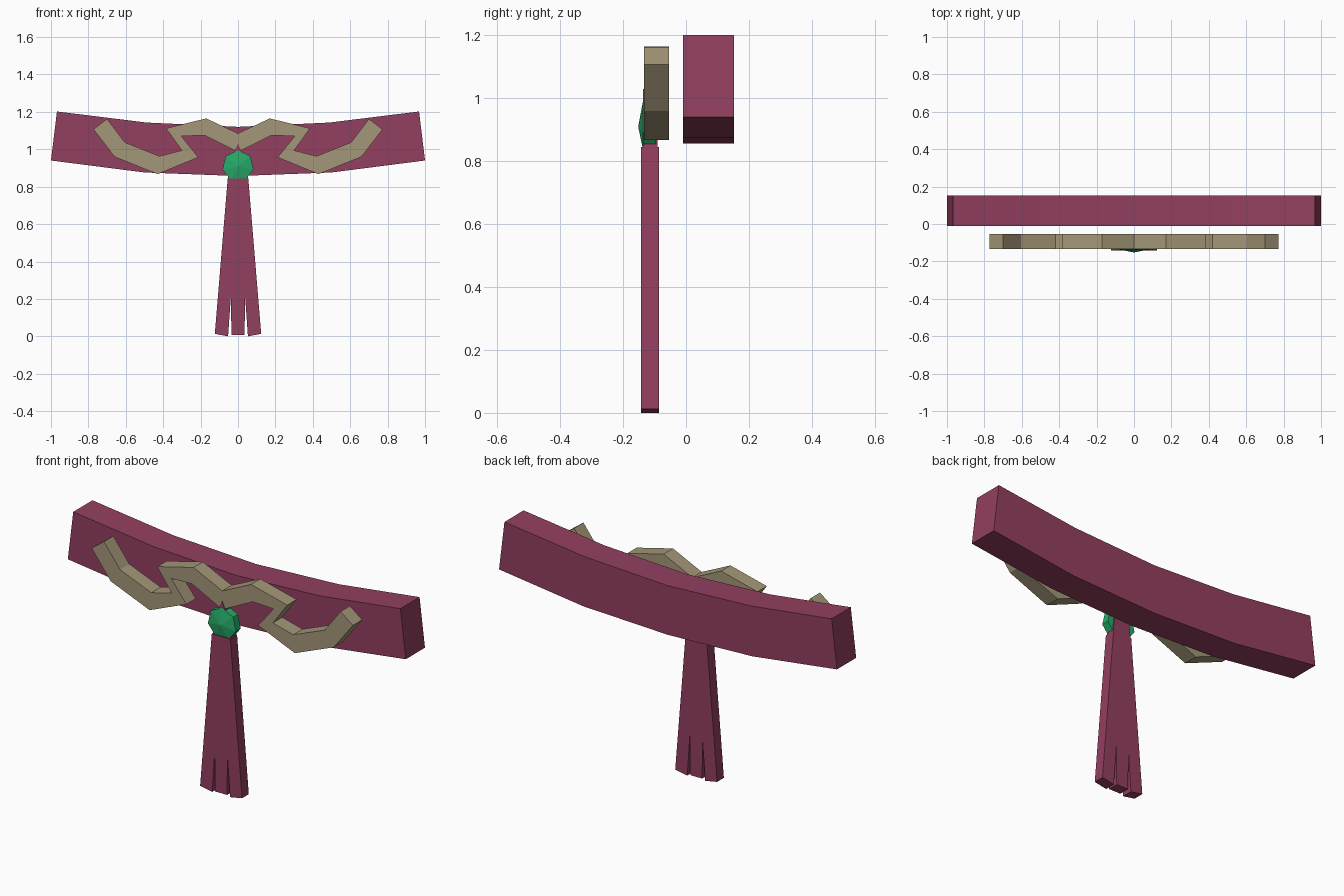
import bpy, bmesh, math

if "Cube" in bpy.data.objects:
    bpy.data.objects.remove(bpy.data.objects["Cube"])


def material(name, rgb):
    m = bpy.data.materials.new(name)
    m.diffuse_color = (*rgb, 1)
    m.use_nodes = True
    m.node_tree.nodes["Principled BSDF"].inputs["Base Color"].default_value = m.diffuse_color
    return m


CLOTH = material("maroon_cloth", (0.29, 0.05, 0.115))
METAL = material("dull_gold", (0.37, 0.31, 0.19))
JEWEL = material("green_jewel", (0.02, 0.40, 0.14))


def finish(bm, name, mat):
    bmesh.ops.recalc_face_normals(bm, faces=bm.faces)
    me = bpy.data.meshes.new(name)
    bm.to_mesh(me)
    bm.free()
    me.materials.append(mat)
    ob = bpy.data.objects.new(name, me)
    bpy.context.collection.objects.link(ob)
    return ob


def slab(name, outline, y0, y1, mat):
    """Extrude a front (x, z) outline from y0 to y1."""
    bm = bmesh.new()
    face = bm.faces.new([bm.verts.new((x, y0, z)) for x, z in outline])
    new = bmesh.ops.extrude_face_region(bm, geom=[face])["geom"]
    bmesh.ops.translate(bm, vec=(0, y1 - y0, 0),
                        verts=[v for v in new if isinstance(v, bmesh.types.BMVert)])
    return finish(bm, name, mat)


def mirrored(half):
    """Close a right-half outline, given from the top centre to the bottom centre."""
    return half + [(-x, z) for x, z in reversed(half) if x > 0]


# Curved head band
slab("head_band", mirrored([(0, 1.12), (0.49, 1.143), (0.968, 1.202),
                            (1.0, 0.94), (0.5, 0.876), (0, 0.857)]),
     -0.01, 0.152, CLOTH)

# Winding ornament in front of the band
slab("scroll_ornament", mirrored([
    (0, 1.085), (0.17, 1.165), (0.385, 1.112), (0.30, 0.994), (0.42, 0.963),
    (0.605, 1.037), (0.70, 1.162), (0.773, 1.107), (0.66, 0.96), (0.43, 0.867),
    (0.212, 0.957), (0.303, 1.07), (0.18, 1.075), (0, 0.985)]),
    -0.133, -0.054, METAL)

# Hanging tassel with three split ends
slab("tassel", mirrored([
    (0, 0.845), (0.055, 0.845), (0.077, 0.58), (0.124, 0.013), (0.053, 0.0),
    (0.038, 0.215), (0.035, 0.007), (0, 0.007)]),
    -0.143, -0.086, CLOTH)

# Pointed tassel top, behind the jewel
slab("tassel_tip", mirrored([(0, 1.03), (0.045, 0.93), (0.055, 0.84), (0, 0.84)]),
     -0.136, -0.09, CLOTH)

# Seven-sided jewel with a low faceted point
bm = bmesh.new()
angles = [math.pi / 2 + i * math.tau / 7 for i in range(7)]
back, front = [[bm.verts.new((0.085 * math.cos(a), y, 0.91 + 0.085 * math.sin(a)))
                for a in angles] for y in (-0.095, -0.136)]
apex = bm.verts.new((0, -0.152, 0.91))
bm.faces.new(back)
for i in range(7):
    j = (i + 1) % 7
    bm.faces.new((back[i], back[j], front[j], front[i]))
    bm.faces.new((front[i], front[j], apex))
finish(bm, "jewel", JEWEL)
